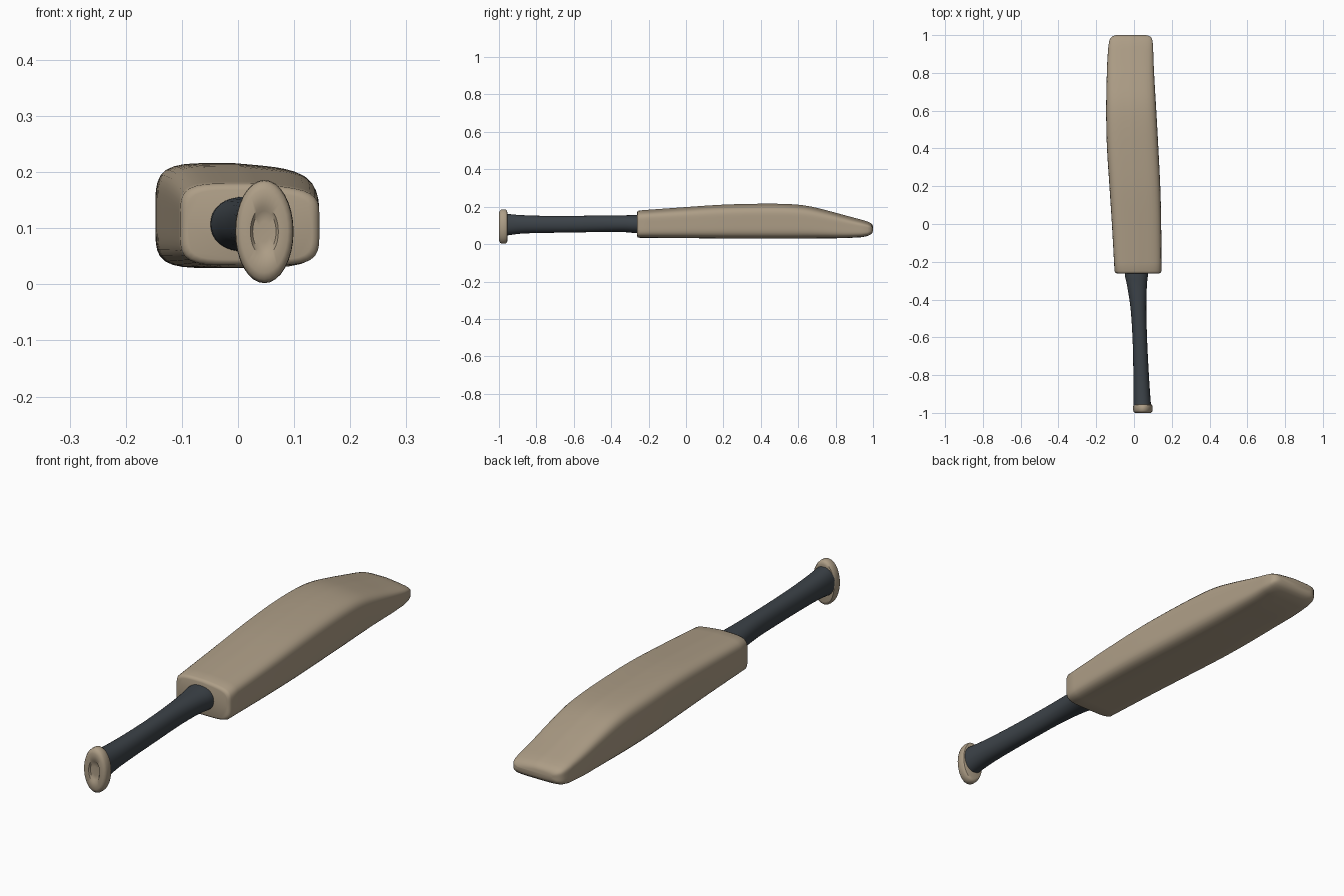
import bpy, bmesh, math

if "Cube" in bpy.data.objects:
    bpy.data.objects.remove(bpy.data.objects["Cube"])

def material(name, rgb):
    m = bpy.data.materials.new(name)
    m.diffuse_color = (*rgb, 1)
    m.use_nodes = True
    m.node_tree.nodes["Principled BSDF"].inputs["Base Color"].default_value = m.diffuse_color
    return m

WOOD = material("willow wood", (0.42, 0.34, 0.24))
GRIP = material("dark grip", (0.045, 0.055, 0.065))

def ring(y, x0, x1, z0, z1, n, count, slope=0.0):
    """Superellipse section at y; slope lowers the +x side of the upper half."""
    pts = []
    for i in range(count):
        a = 2 * math.pi * i / count
        c, s = math.cos(a), math.sin(a)
        r = (abs(c) ** n + abs(s) ** n) ** (-1 / n)
        u, v = r * c, r * s
        z = (z0 + z1) / 2 + v * (z1 - z0) / 2
        z -= slope * max(0, u) * max(0, v)
        pts.append(((x0 + x1) / 2 + u * (x1 - x0) / 2, y, z))
    return pts

def smooth_stations(rows, steps):
    """Catmull-Rom subdivision of a station list."""
    out = []
    for i in range(len(rows) - 1):
        p = [rows[max(0, min(len(rows) - 1, i + k))] for k in (-1, 0, 1, 2)]
        for j in range(steps):
            t = j / steps
            out.append([0.5 * (2 * b + (c - a) * t + (2 * a - 5 * b + 4 * c - d) * t * t
                        + (3 * b - a - 3 * c + d) * t ** 3) for a, b, c, d in zip(*p)])
    return out + [rows[-1]]

def loft(name, rows, mat, n=2.0, count=32, slope=0.0, angle=40):
    bm = bmesh.new()
    rings = [[bm.verts.new(p) for p in ring(*r, n, count, slope)] for r in rows]
    for a, b in zip(rings, rings[1:]):
        for i in range(count):
            k = (i + 1) % count
            bm.faces.new((a[i], a[k], b[k], b[i]))
    bm.faces.new(rings[0])
    bm.faces.new(rings[-1][::-1])
    bmesh.ops.recalc_face_normals(bm, faces=bm.faces)
    me = bpy.data.meshes.new(name)
    bm.to_mesh(me)
    bm.free()
    me.materials.append(mat)
    ob = bpy.data.objects.new(name, me)
    bpy.context.collection.objects.link(ob)
    bpy.ops.object.select_all(action='DESELECT')
    ob.select_set(True)
    bpy.context.view_layer.objects.active = ob
    bpy.ops.object.shade_smooth_by_angle(angle=math.radians(angle))
    return ob

# blade: y, x min, x max, z min, z max
body = [
    (-0.25, -0.103, 0.145, 0.034, 0.180), (0.0, -0.117, 0.144, 0.032, 0.198),
    (0.2, -0.130, 0.139, 0.030, 0.211), (0.4, -0.143, 0.129, 0.029, 0.216),
    (0.55, -0.147, 0.121, 0.029, 0.214), (0.65, -0.147, 0.115, 0.030, 0.204),
    (0.75, -0.145, 0.109, 0.031, 0.181), (0.85, -0.142, 0.104, 0.032, 0.154),
    (0.94, -0.136, 0.101, 0.037, 0.130)]
blade = [(-0.262, -0.090, 0.132, 0.044, 0.168), (-0.259, -0.098, 0.140, 0.037, 0.176)]
blade += smooth_stations(body, 4)
blade += [(0.97, -0.131, 0.098, 0.043, 0.121), (0.985, -0.124, 0.093, 0.050, 0.114),
          (0.995, -0.112, 0.082, 0.058, 0.106), (1.0, -0.095, 0.065, 0.070, 0.095)]
loft("blade", blade, WOOD, n=5.0, count=64, slope=0.012, angle=50)

# handle, slightly bent towards the pommel
handle = smooth_stations([
    (-0.27, -0.050, 0.074, 0.058, 0.156), (-0.33, -0.036, 0.068, 0.064, 0.154),
    (-0.45, -0.018, 0.065, 0.065, 0.153), (-0.6, -0.008, 0.069, 0.062, 0.151),
    (-0.75, -0.004, 0.076, 0.060, 0.151), (-0.88, -0.003, 0.084, 0.056, 0.155),
    (-0.97, -0.002, 0.091, 0.044, 0.163)], 4)
handle[0] = (-0.25, -0.050, 0.074, 0.058, 0.156)
loft("handle", handle, GRIP, n=2.2)

# pommel: rounded oval disc with a shallow dent in its end
def oval(y, f):
    return (y, 0.047 - 0.052 * f, 0.047 + 0.052 * f, 0.094 - 0.092 * f, 0.094 + 0.092 * f)

loft("pommel", [oval(*p) for p in (
    (-0.955, 0.82), (-0.957, 0.93), (-0.964, 0.985), (-0.975, 1.0), (-0.988, 0.985),
    (-0.995, 0.93), (-1.0, 0.80), (-0.999, 0.48), (-0.993, 0.40), (-0.992, 0.2))],
    WOOD, n=2.0, angle=45)
